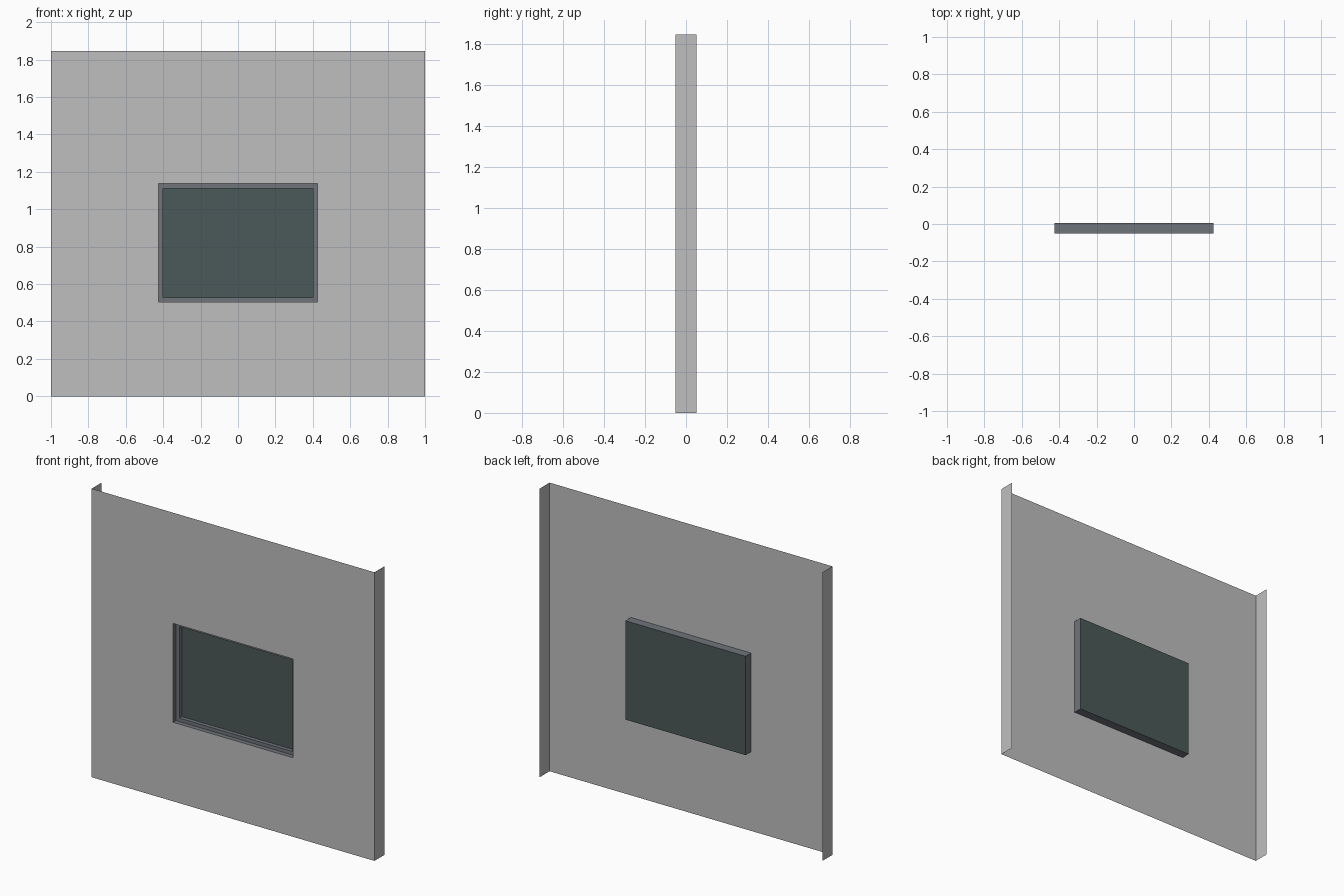
import bpy
import bmesh

cube = bpy.data.objects.get("Cube")
if cube:
    bpy.data.objects.remove(cube, do_unlink=True)


def material(name, rgb):
    mat = bpy.data.materials.new(name)
    mat.use_nodes = True
    mat.diffuse_color = (*rgb, 1)
    mat.node_tree.nodes["Principled BSDF"].inputs["Base Color"].default_value = (*rgb, 1)
    return mat


def make_object(name, bm, mat):
    mesh = bpy.data.meshes.new(name)
    bm.to_mesh(mesh)
    bm.free()
    mesh.materials.append(mat)
    obj = bpy.data.objects.new(name, mesh)
    bpy.context.collection.objects.link(obj)
    return obj


def ring(bm, half_x, z0, z1, y):
    """Rectangle of four vertices in the plane at depth y."""
    corners = ((-half_x, z0), (half_x, z0), (half_x, z1), (-half_x, z1))
    return [bm.verts.new((x, y, z)) for x, z in corners]


def bridge(bm, a, b):
    """Band of four quads between two rectangles."""
    for i in range(4):
        j = (i + 1) % 4
        bm.faces.new((a[i], a[j], b[j], b[i]))


WALL = (1.0, 0.0, 1.845)
OPENING = (0.425, 0.505, 1.137)
INNER = (0.401, 0.527, 1.112)
FRONT, STEP, PANE, BACK = -0.05, -0.02, 0.005, 0.05

wall_grey = material("wall grey", (0.52, 0.52, 0.52))
frame_grey = material("frame slate grey", (0.16, 0.175, 0.195))
glass_teal = material("dark teal glass", (0.07, 0.10, 0.098))

# Wall sheet with a window opening and a return flange on each side
bm = bmesh.new()
outer = ring(bm, *WALL, FRONT)
bridge(bm, outer, ring(bm, *OPENING, FRONT))
back = ring(bm, *WALL, BACK)
bm.faces.new((outer[1], back[1], back[2], outer[2]))
bm.faces.new((outer[0], outer[3], back[3], back[0]))
bmesh.ops.delete(bm, geom=[v for v in bm.verts if not v.link_faces], context='VERTS')
make_object("wall_panel", bm, wall_grey)

# Window frame: outer sleeve, stepped rebate and inner reveal
bm = bmesh.new()
front_edge = ring(bm, *OPENING, FRONT)
step_outer = ring(bm, *OPENING, STEP)
step_inner = ring(bm, *INNER, STEP)
bridge(bm, front_edge, step_outer)
bridge(bm, step_outer, step_inner)
bridge(bm, step_inner, ring(bm, *INNER, PANE))
bridge(bm, step_outer, ring(bm, *OPENING, PANE))
make_object("window_frame", bm, frame_grey)

# Glass pane closing the back of the frame
bm = bmesh.new()
bm.faces.new(reversed(ring(bm, *OPENING, PANE)))
make_object("window_glass", bm, glass_teal)
